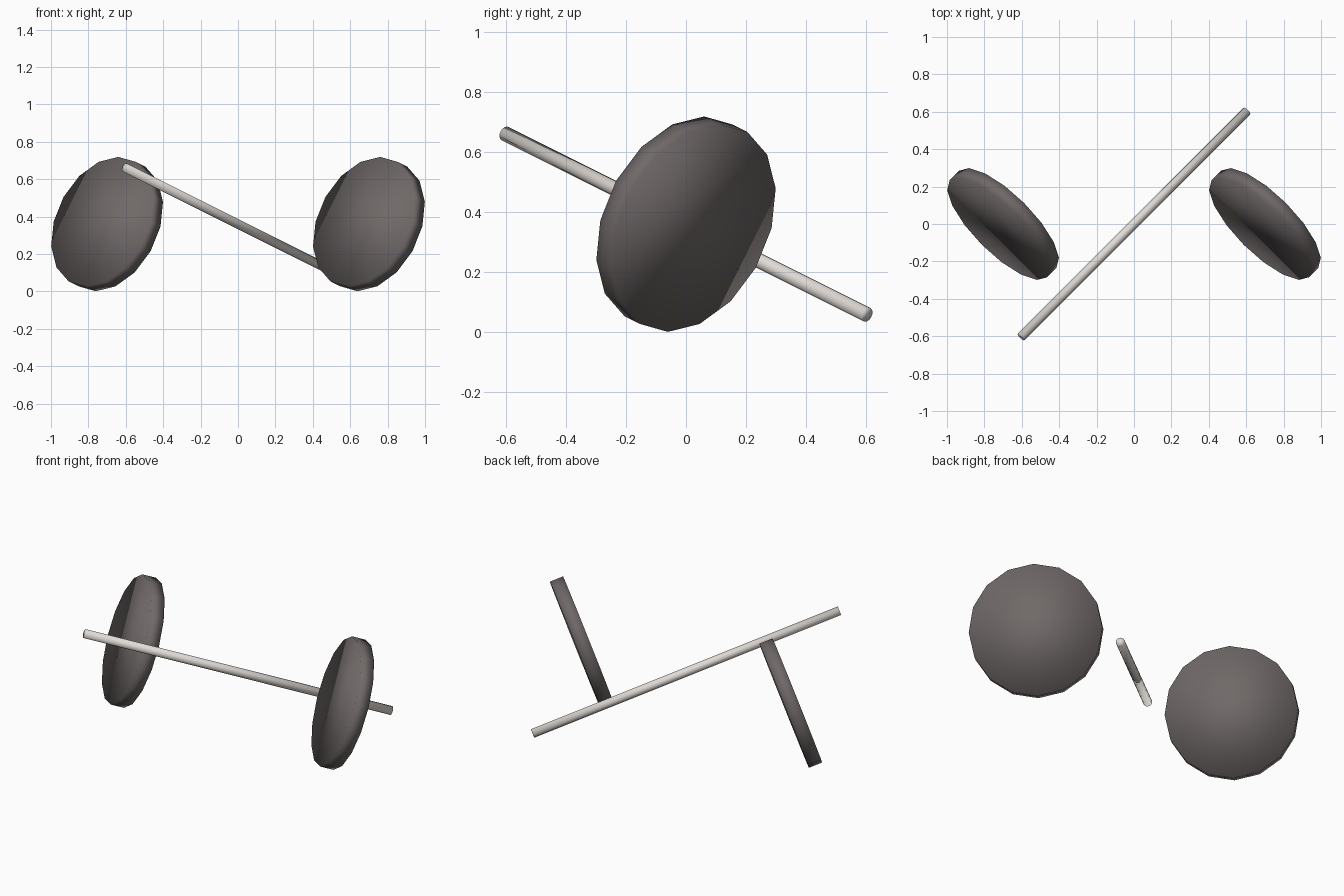
import bpy
from mathutils import Matrix, Vector

if "Cube" in bpy.data.objects:
    bpy.data.objects.remove(bpy.data.objects["Cube"], do_unlink=True)

# Shared axis of the bar and both discs, tilted down towards back left
AXIS = Vector((2, 2, -1)).normalized()
SIDE = Vector((1, -1, 0)).normalized()
TILT = Matrix((SIDE, AXIS.cross(SIDE), AXIS)).transposed()
MID_Z = 0.36


def material(name, rgb):
    mat = bpy.data.materials.new(name)
    mat.use_nodes = True
    colour = (*rgb, 1)
    mat.diffuse_color = colour
    mat.node_tree.nodes["Principled BSDF"].inputs["Base Color"].default_value = colour
    return mat


def tilted_cylinder(name, x, radius, depth, mat):
    bpy.ops.mesh.primitive_cylinder_add(
        vertices=16, radius=radius, depth=depth,
        location=(x, 0, MID_Z), rotation=TILT.to_euler())
    obj = bpy.context.object
    obj.name = name
    obj.data.materials.append(mat)
    bpy.ops.object.shade_smooth()  # soft normals across rim and caps
    return obj


dark = material("dark grey", (0.16, 0.14, 0.138))
pale = material("pale grey", (0.75, 0.71, 0.67))

# Long thin bar through the centre
tilted_cylinder("bar", 0, 0.025, 1.81, pale)

# Two matching weight discs, one each side
for side, x in (("right", -0.7), ("left", 0.7)):
    tilted_cylinder(side + "_disc", x, 0.367, 0.078, dark)
